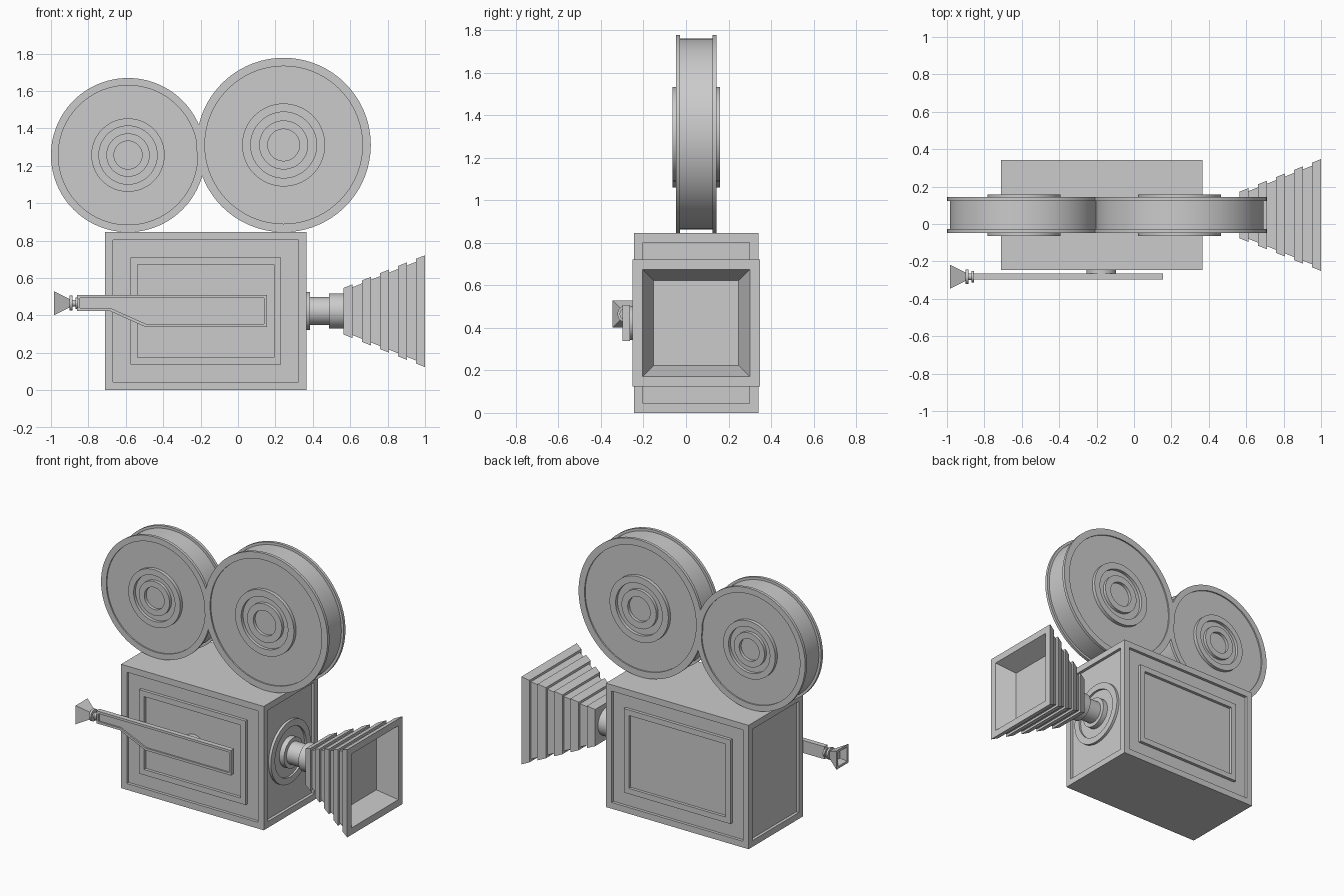
import bpy, bmesh, math
from mathutils import Vector

if "Cube" in bpy.data.objects:
    bpy.data.objects.remove(bpy.data.objects["Cube"])

YC = 0.048   # centre plane of body, reels and lens
ZL = 0.4225  # lens height


def finish(bm, name, smooth=False):
    bmesh.ops.recalc_face_normals(bm, faces=bm.faces[:])
    mesh = bpy.data.meshes.new(name)
    bm.to_mesh(mesh)
    bm.free()
    ob = bpy.data.objects.new(name, mesh)
    bpy.context.collection.objects.link(ob)
    if smooth:
        bpy.ops.object.select_all(action='DESELECT')
        ob.select_set(True)
        bpy.context.view_layer.objects.active = ob
        bpy.ops.object.shade_smooth_by_angle(angle=math.radians(30))
    return ob


def lathe(name, axis, centre, profile, segs=64):
    """Revolve (position, radius) pairs; segs=4 gives square sections by half width."""
    bm = bmesh.new()
    square = segs == 4
    rings = []
    for t, r in profile:
        if square:
            r *= math.sqrt(2)
        ring = []
        for i in range(segs if r > 0 else 1):
            a = 2 * math.pi * i / segs + (math.pi / 4 if square else 0)
            c, s = r * math.cos(a), r * math.sin(a)
            p = (t, c, s) if axis == 'X' else (c, t, s)
            ring.append(bm.verts.new(Vector(centre) + Vector(p)))
        rings.append(ring)
    for a, b in zip(rings, rings[1:]):
        for i in range(segs):
            j = (i + 1) % segs
            if len(a) == 1:
                bm.faces.new((a[0], b[j], b[i]))
            elif len(b) == 1:
                bm.faces.new((a[i], a[j], b[0]))
            else:
                bm.faces.new((a[i], a[j], b[j], b[i]))
    return finish(bm, name, not square)


def panel(bm, face, steps):
    """Inset a face then push it in or out, for each (inset, depth)."""
    for inset, depth in steps:
        bmesh.ops.inset_region(bm, faces=[face], thickness=inset, use_even_offset=True)
        offset = face.normal.copy() * depth
        new = bmesh.ops.extrude_discrete_faces(bm, faces=[face])['faces'][0]
        bmesh.ops.translate(bm, verts=new.verts[:], vec=offset)
        new.normal_update()
        face = new


# Camera body with recessed sides and raised picture frames front and back
bm = bmesh.new()
bmesh.ops.create_cube(bm, size=1)
for v in bm.verts:
    v.co = Vector((-0.1725 + v.co.x * 1.077, YC + v.co.y * 0.586, 0.4225 + v.co.z * 0.845))
bm.normal_update()
for f in [f for f in bm.faces if abs(f.normal.z) < 0.5]:
    steps = [(0.043, -0.02)]
    if abs(f.normal.y) > 0.5:
        steps += [(0.093, 0.021), (0.038, -0.02)]
    panel(bm, f, steps)
finish(bm, "camera_body")

# Film reels: flanges, drum and ringed hubs, same on both sides
for name, x, z, R in (("rear_reel", -0.588, 1.257, 0.412), ("front_reel", 0.244, 1.311, 0.466)):
    h1, h2, h3, h4 = (R * k for k in (0.476, 0.378, 0.281, 0.182))
    half = [(0.076, R - 0.017), (0.076, R), (0.096, R), (0.096, R * 0.904), (0.087, R * 0.904),
            (0.087, h1), (0.111, h1), (0.111, h2), (0.09, h2), (0.09, h3),
            (0.111, h3), (0.111, h4), (0.09, h4), (0.09, 0)]
    lathe(name, 'Y', (x, YC, z), [(-d, r) for d, r in reversed(half)] + half, 96)

# Lens mount and barrel
lathe("lens_barrel", 'X', (0, YC, ZL), [
    (0.335, 0), (0.335, 0.213), (0.364, 0.213), (0.364, 0.168), (0.35, 0.168), (0.35, 0.102),
    (0.385, 0.102), (0.385, 0.075), (0.487, 0.075), (0.487, 0.094), (0.575, 0.094), (0.575, 0)])

# Pleated square lens hood, open at the front
x0, x1, h0, h1, n = 0.565, 1.0, 0.125, 0.299, 9
profile = [(x0, 0)]
for i in range(n):
    drop = 0.016 if i % 2 else 0
    for k in (i / n, (i + 1) / n):
        profile.append((x0 + (x1 - x0) * k, h0 + (h1 - h0) * k - drop))
profile += [(1.0, 0.252), (0.87, 0.2), (0.87, 0)]
lathe("lens_hood", 'X', (0, YC, ZL), profile, 4)

# Side viewfinder arm with a raised border
bm = bmesh.new()
outline = [(-0.861, 0.508), (-0.861, 0.4225), (-0.684, 0.4225), (-0.492, 0.337),
           (0.155, 0.337), (0.155, 0.508)]
back = bm.faces.new([bm.verts.new((x, -0.264, z)) for x, z in outline])
ext = bmesh.ops.extrude_face_region(bm, geom=[back])['geom']
bmesh.ops.translate(bm, verts=[g for g in ext if isinstance(g, bmesh.types.BMVert)],
                    vec=(0, -0.034, 0))
bmesh.ops.recalc_face_normals(bm, faces=bm.faces[:])
bm.normal_update()
front = next(f for f in bm.faces if f.normal.y < -0.9)
panel(bm, front, [(0.016, -0.01)])
finish(bm, "viewfinder_arm")

# Pivot joining the arm to the body
lathe("arm_pivot", 'Y', (-0.175, 0, ZL),
      [(-0.22, 0), (-0.22, 0.08), (-0.266, 0.08), (-0.266, 0)], 48)

# Eyepiece neck and flared square cup
lathe("eyepiece_neck", 'X', (0, -0.282, 0.465), [
    (-0.9, 0), (-0.9, 0.04), (-0.886, 0.04), (-0.886, 0.018), (-0.87, 0.018), (-0.87, 0.03),
    (-0.855, 0.03), (-0.855, 0)], 32)
lathe("eyepiece_cup", 'X', (0, -0.282, 0.465), [
    (-0.895, 0), (-0.895, 0.02), (-0.983, 0.064), (-0.983, 0.048), (-0.945, 0.03), (-0.945, 0)], 4)
